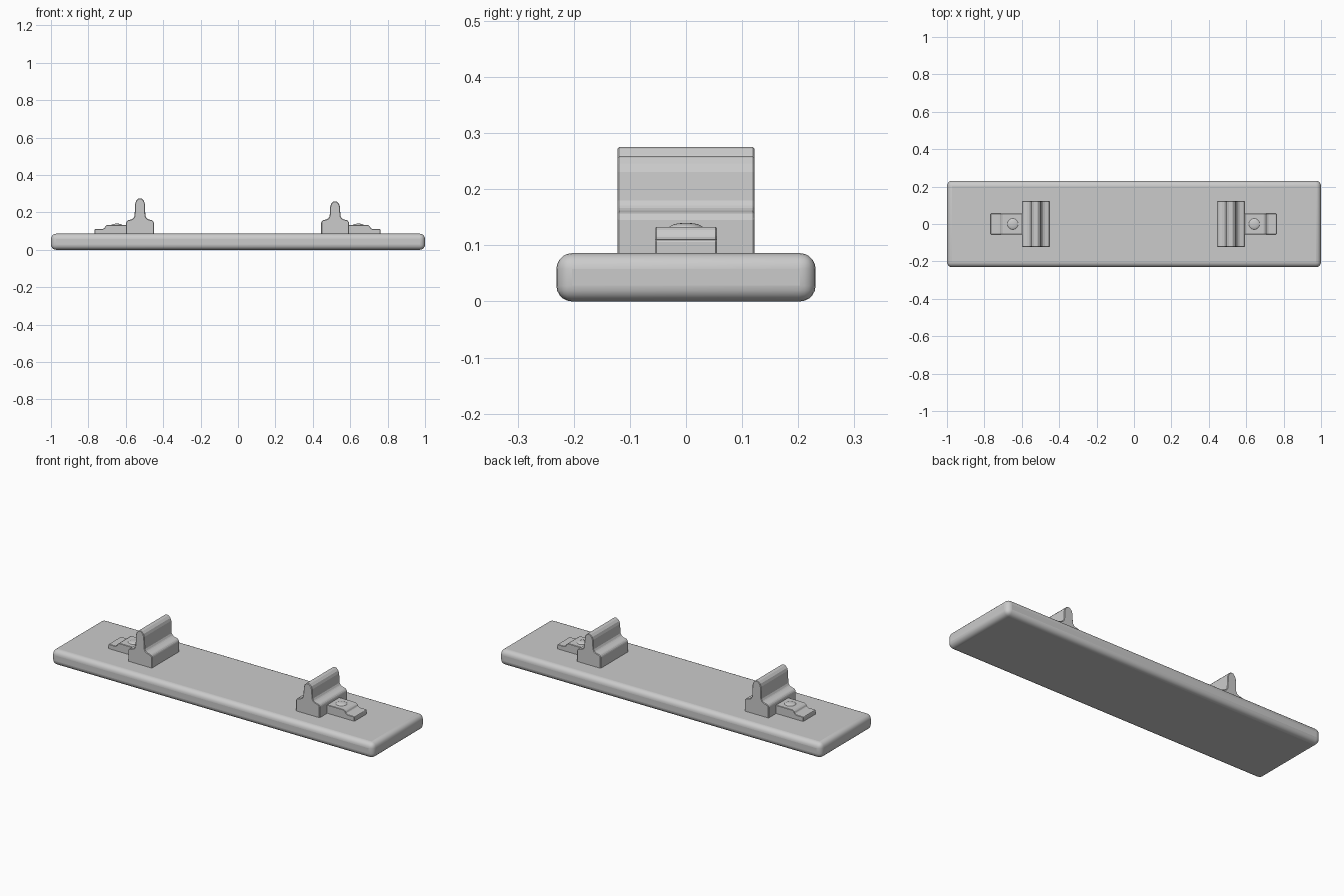
import bpy, bmesh

if "Cube" in bpy.data.objects:
    bpy.data.objects.remove(bpy.data.objects["Cube"])

def smooth(ob, angle=0.6):
    bpy.ops.object.select_all(action='DESELECT')
    ob.select_set(True)
    bpy.context.view_layer.objects.active = ob
    bpy.ops.object.shade_smooth_by_angle(angle=angle)

def bevel(ob, width, segments):
    m = ob.modifiers.new("bevel", 'BEVEL')
    m.width, m.segments, m.limit_method = width, segments, 'ANGLE'

def extrude_profile(name, pts, half_y):
    """Closed x-z profile extruded symmetrically along y."""
    bm = bmesh.new()
    face = bm.faces.new([bm.verts.new((x, -half_y, z)) for x, z in pts])
    new = bmesh.ops.extrude_face_region(bm, geom=[face])["geom"]
    for v in new:
        if isinstance(v, bmesh.types.BMVert):
            v.co.y = half_y
    bmesh.ops.recalc_face_normals(bm, faces=bm.faces[:])
    me = bpy.data.meshes.new(name)
    bm.to_mesh(me)
    bm.free()
    ob = bpy.data.objects.new(name, me)
    bpy.context.collection.objects.link(ob)
    return ob

# base plate with rounded edges
bpy.ops.mesh.primitive_cube_add(size=1, location=(0, 0, 0.043))
base = bpy.context.object
base.name = "base_plate"
base.scale = (2, 0.462, 0.086)
bpy.ops.object.transform_apply(location=False, rotation=False, scale=True)
bevel(base, 0.028, 5)
smooth(base)

Z0 = 0.08   # parts sink slightly into the plate

for side, s, cx, top in (("left", -1, -0.524, 0.275), ("right", 1, 0.519, 0.259)):
    # upright jaw: stepped foot, narrow stem, chamfered tip
    half = [(0.074, Z0), (0.074, 0.148), (0.066, 0.158), (0.048, 0.162),
            (0.036, 0.168), (0.029, 0.18), (0.026, top - 0.028),
            (0.021, top - 0.013), (0.008, top)]
    prof = [(cx + x, z) for x, z in half] + [(cx - x, z) for x, z in reversed(half)]
    jaw = extrude_profile(side + "_jaw", prof, 0.122)
    bevel(jaw, 0.003, 1)

    # stepped mounting tab on the outer side
    tab = [(0.06, Z0), (0.06, 0.133), (0.176, 0.133), (0.186, 0.126),
           (0.190, 0.116), (0.200, 0.111), (0.240, 0.111), (0.243, 0.108), (0.243, Z0)]
    tab_ob = extrude_profile(side + "_tab", [(cx + s * x, z) for x, z in tab], 0.055)
    bevel(tab_ob, 0.002, 1)

    # shallow domed screw head
    bpy.ops.mesh.primitive_uv_sphere_add(segments=24, ring_count=12, radius=1,
                                         location=(cx + s * 0.124, 0, 0.131))
    screw = bpy.context.object
    screw.name = side + "_screw"
    screw.scale = (0.03, 0.03, 0.009)
    smooth(screw, 1.0)
